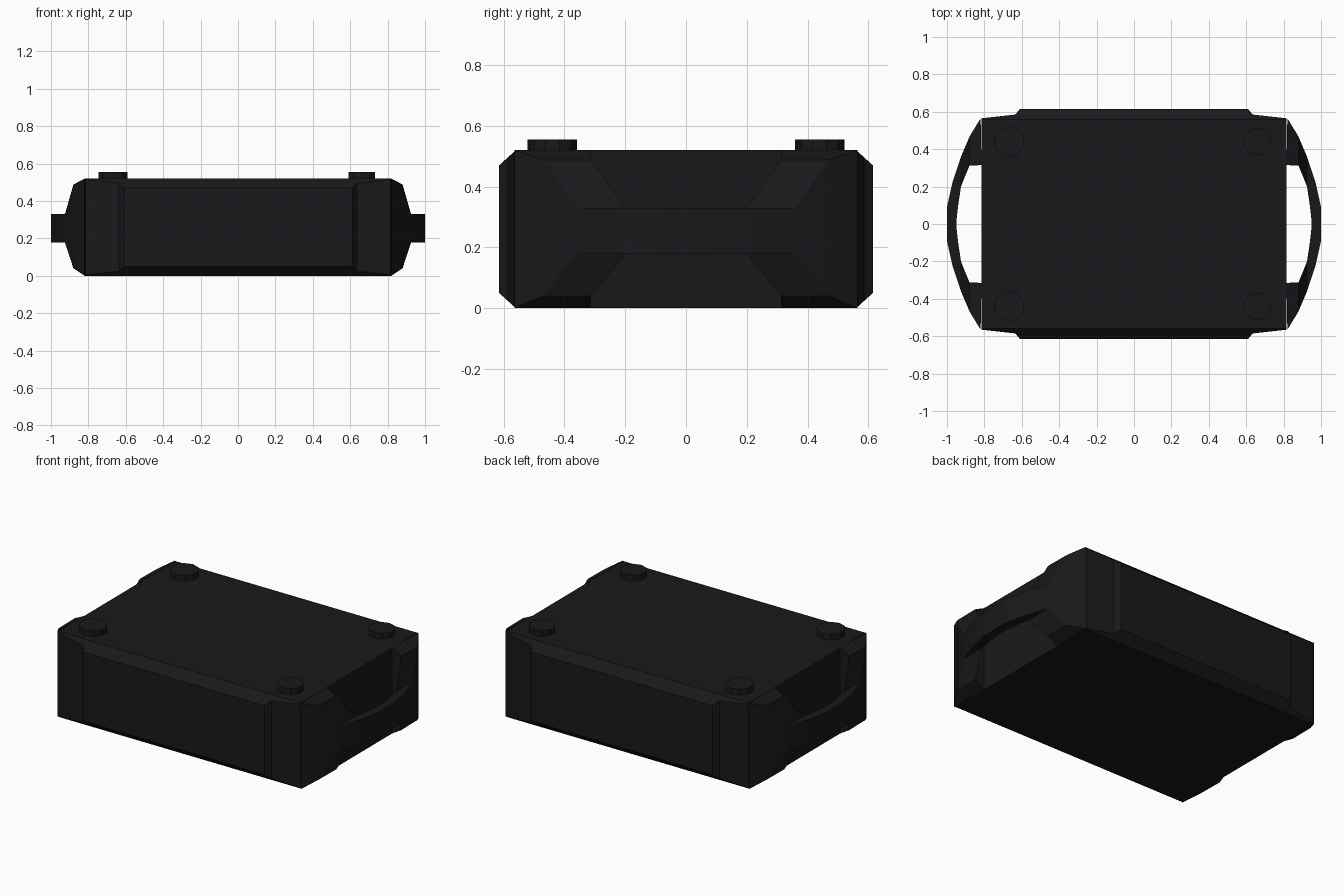
import bpy, bmesh, math

if "Cube" in bpy.data.objects:
    bpy.data.objects.remove(bpy.data.objects["Cube"])

mat = bpy.data.materials.new("dark_plastic")
mat.diffuse_color = (0.009, 0.0095, 0.011, 1)
mat.use_nodes = True
mat.node_tree.nodes["Principled BSDF"].inputs["Base Color"].default_value = mat.diffuse_color


def loft(name, rings):
    """Closed solid through a row of equal-sided cross-sections."""
    bm = bmesh.new()
    loops = [[bm.verts.new(p) for p in ring] for ring in rings]
    n = len(loops[0])
    for a, b in zip(loops, loops[1:]):
        for i in range(n):
            j = (i + 1) % n
            bm.faces.new((a[i], a[j], b[j], b[i]))
    bm.faces.new(loops[0])
    bm.faces.new(loops[-1])
    bmesh.ops.recalc_face_normals(bm, faces=bm.faces)
    mesh = bpy.data.meshes.new(name)
    bm.to_mesh(mesh)
    bm.free()
    obj = bpy.data.objects.new(name, mesh)
    bpy.context.collection.objects.link(obj)
    mesh.materials.append(mat)
    return obj


# Body: chamfered section swept along x, with raised long side panels
H = 0.52


def body_ring(x, y, c):
    half = [(0.56, 0), (y, c), (y, H - c), (0.56, H)]
    return [(x, p, z) for p, z in half] + [(x, -p, z) for p, z in reversed(half)]


ends = [(0.815, 0.565, 0.005), (0.635, 0.585, 0.025), (0.61, 0.615, 0.05)]
loft("body", [body_ring(-x, y, c) for x, y, c in ends]
     + [body_ring(x, y, c) for x, y, c in reversed(ends)])

# End handles: corner blocks tapering into a bowed bar
# outer x, outer y, inner x, inner y, bottom z, top z
stations = [
    (0.820, 0.565, 0.815, 0.315, 0.0, 0.52),
    (0.878, 0.470, 0.880, 0.312, 0.04, 0.488),
    (0.925, 0.360, 0.925, 0.200, 0.178, 0.33),
    (0.970, 0.225, 0.940, 0.100, 0.178, 0.33),
    (1.000, 0.090, 0.948, 0.030, 0.178, 0.33),
]


def handle_ring(s, side, end):
    ox, oy, ix, iy, lo, hi = s
    return [(side * ox, end * oy, lo), (side * ox, end * oy, hi),
            (side * ix, end * iy, hi), (side * ix, end * iy, lo)]


for label, side in (("left", -1), ("right", 1)):
    loft(label + "_handle", [handle_ring(s, side, 1) for s in stations]
         + [handle_ring(s, side, -1) for s in reversed(stations)])

# Round pads on top
for label, x, r in (("left", -0.668, 0.081), ("right", 0.661, 0.075)):
    for row, y in (("front", -0.44), ("back", 0.44)):
        bpy.ops.mesh.primitive_cylinder_add(vertices=10, radius=r, depth=0.055,
                                            location=(x, y, 0.5275))
        pad = bpy.context.object
        pad.name = f"{row}_{label}_pad"
        pad.data.materials.append(mat)
